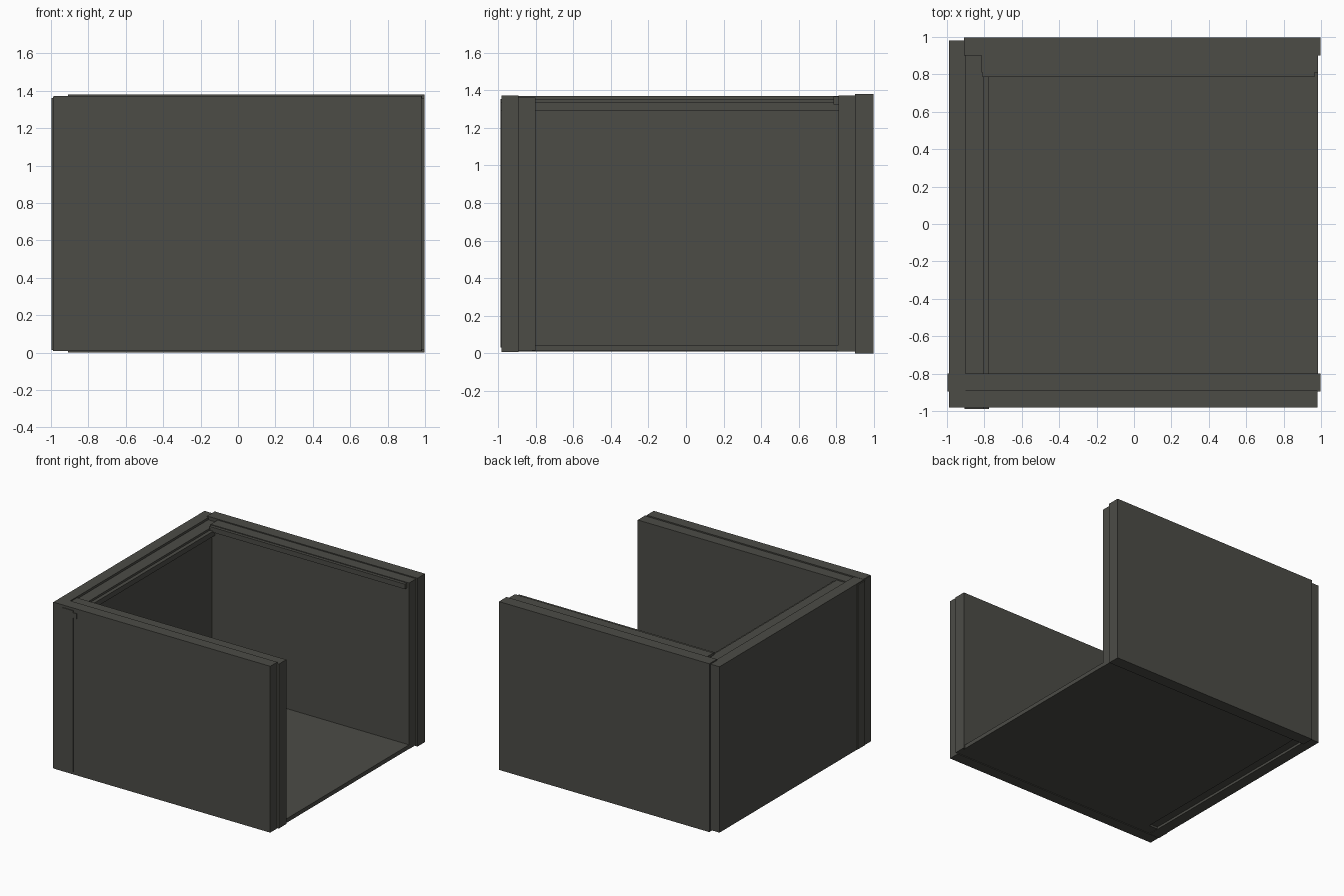
import bpy
import bmesh
from mathutils import Vector

if "Cube" in bpy.data.objects:
    bpy.data.objects.remove(bpy.data.objects["Cube"])

mat = bpy.data.materials.new("dark olive grey")
mat.diffuse_color = (0.072, 0.072, 0.062, 1)
mat.use_nodes = True
mat.node_tree.nodes["Principled BSDF"].inputs["Base Color"].default_value = mat.diffuse_color


def board(name, x, y, z):
    """Box spanning the (min, max) range on each axis."""
    bm = bmesh.new()
    bmesh.ops.create_cube(bm, size=1)
    for v in bm.verts:
        v.co = Vector([r[0] if c < 0 else r[1] for c, r in zip(v.co, (x, y, z))])
    mesh = bpy.data.meshes.new(name)
    bm.to_mesh(mesh)
    bm.free()
    mesh.materials.append(mat)
    obj = bpy.data.objects.new(name, mesh)
    bpy.context.collection.objects.link(obj)
    return obj


# Floor panel
board("floor", (-0.82, 0.985), (-0.82, 0.82), (0.012, 0.045))

# Front wall: two staggered layers
board("front_wall_outer", (-0.985, 0.98), (-0.982, -0.89), (0.008, 1.372))
board("front_wall_inner", (-0.998, 0.998), (-0.895, -0.80), (0.014, 1.362))

# Left wall: outer layer, lower inner layer whose end shows at the front
board("left_wall_outer", (-0.99, -0.90), (-0.98, 0.98), (0.01, 1.37))
board("left_wall_inner", (-0.905, -0.805), (-0.988, 0.90), (0.03, 1.352))
board("left_rail", (-0.806, -0.775), (-0.988, 0.81), (1.292, 1.335))

# Back wall: outer layer, shorter inner layer and rail
board("back_wall_outer", (-0.91, 0.998), (0.90, 0.998), (0.0, 1.38))
board("back_wall_inner", (-0.815, 0.985), (0.81, 0.905), (0.01, 1.372))
board("back_rail", (-0.81, 0.965), (0.785, 0.815), (1.325, 1.366))
